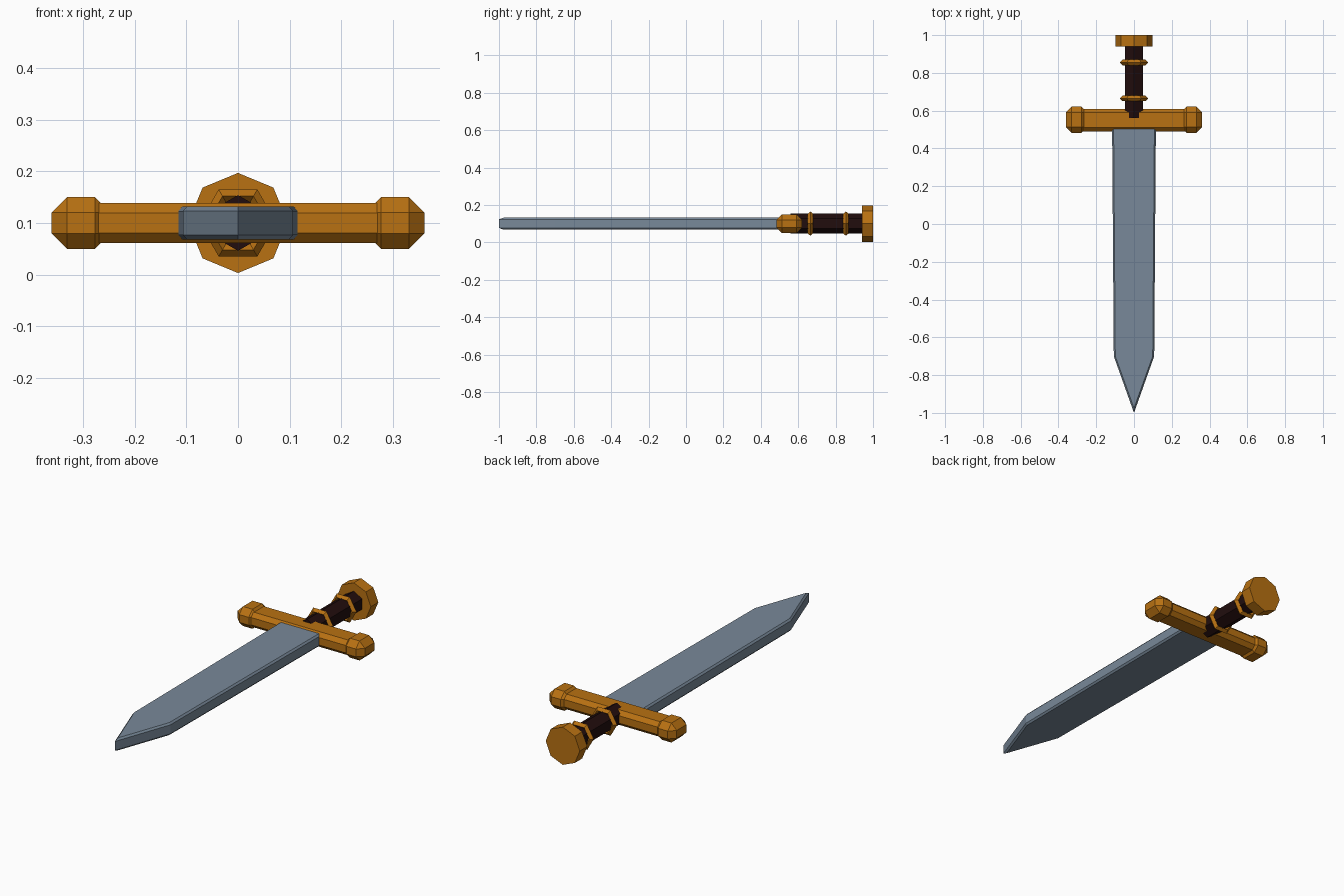
import bpy, bmesh
from math import pi

MID = 0.1  # height of the sword's long axis

if "Cube" in bpy.data.objects:
    bpy.data.objects.remove(bpy.data.objects["Cube"], do_unlink=True)


def material(name, rgb):
    mat = bpy.data.materials.new(name)
    mat.use_nodes = True
    mat.diffuse_color = (*rgb, 1)
    bsdf = next(n for n in mat.node_tree.nodes if n.type == 'BSDF_PRINCIPLED')
    bsdf.inputs["Base Color"].default_value = (*rgb, 1)
    return mat


steel = material("steel blue", (0.19, 0.25, 0.32))
gold = material("old gold", (0.48, 0.165, 0.006))
leather = material("dark leather", (0.015, 0.004, 0.004))


def finish(name, mat):
    obj = bpy.context.object
    obj.name = name
    obj.data.materials.append(mat)
    return obj


def prism(name, sides, radius, y0, y1, mat):
    bpy.ops.mesh.primitive_cylinder_add(
        vertices=sides, radius=radius, depth=y1 - y0,
        location=(0, (y0 + y1) / 2, MID), rotation=(pi / 2, 0, 0))
    return finish(name, mat)


def chamfered_box(name, x, y, size, width, mat):
    bpy.ops.mesh.primitive_cube_add(size=1, location=(x, y, MID))
    obj = finish(name, mat)
    for v in obj.data.vertices:
        v.co = [c * s for c, s in zip(v.co, size)]
    bevel = obj.modifiers.new("chamfer", 'BEVEL')
    bevel.width = width
    bevel.segments = 1
    return obj


def outline(base, shoulder, tip):
    return [(-base, 0.53), (-shoulder, -0.7), (0, tip),
            (shoulder, -0.7), (base, 0.53)]


# Blade: pointed outline with a thin chamfer round both flat faces
edge = outline(0.116, 0.107, -1.0)
flat = outline(0.108, 0.099, -0.975)
bm = bmesh.new()
rings = [[bm.verts.new((x, y, MID + z)) for x, y in points]
         for points, z in ((flat, -0.032), (edge, -0.023),
                           (edge, 0.023), (flat, 0.032))]
for low, high in zip(rings, rings[1:]):
    for i in range(5):
        j = (i + 1) % 5
        bm.faces.new((low[i], low[j], high[j], high[i]))
bm.faces.new(rings[0])
bm.faces.new(rings[-1])
bmesh.ops.recalc_face_normals(bm, faces=bm.faces)
mesh = bpy.data.meshes.new("blade")
bm.to_mesh(mesh)
bm.free()
blade = bpy.data.objects.new("blade", mesh)
mesh.materials.append(steel)
bpy.context.collection.objects.link(blade)

# Crossguard with a chunky block at each end
chamfered_box("guard_bar", 0, 0.55, (0.6, 0.12, 0.078), 0.02, gold)
for side, sign in (("left", 1), ("right", -1)):
    chamfered_box(side + "_guard_end", sign * 0.304, 0.552,
                  (0.114, 0.138, 0.1), 0.03, gold)

# Grip, its two rings and the pommel
prism("grip", 6, 0.054, 0.56, 0.95, leather)
for name, y in (("lower_grip_ring", 0.665), ("upper_grip_ring", 0.855)):
    bpy.ops.mesh.primitive_torus_add(
        major_segments=6, minor_segments=4, major_radius=0.06,
        minor_radius=0.015, location=(0, y, MID), rotation=(pi / 2, 0, 0))
    finish(name, gold)
prism("pommel", 8, 0.097, 0.94, 1.0, gold)
